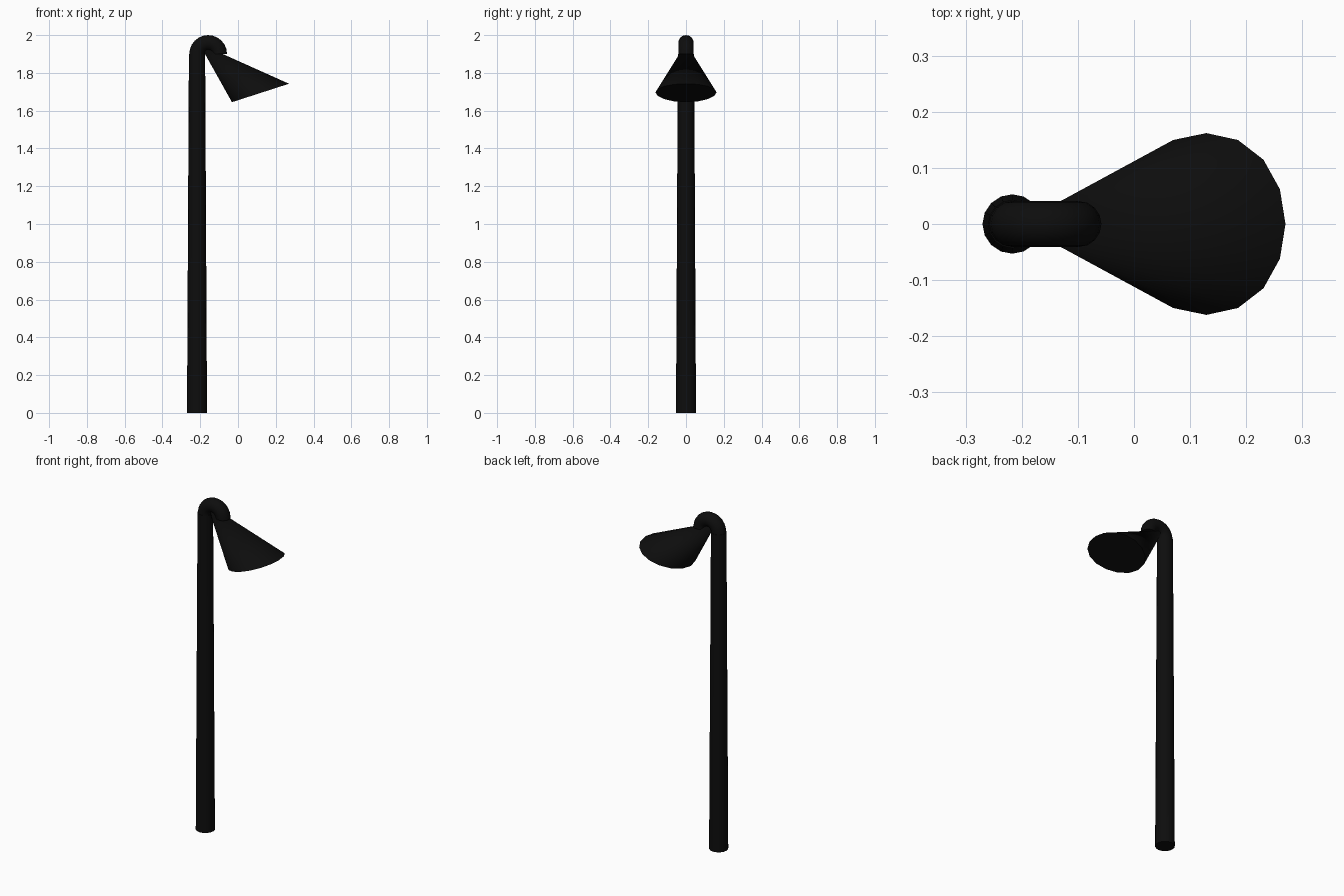
import bpy, bmesh, math
from mathutils import Vector

if "Cube" in bpy.data.objects:
    bpy.data.objects.remove(bpy.data.objects["Cube"])

black = bpy.data.materials.new("matte_black")
black.diffuse_color = (0.004, 0.004, 0.004, 1)
black.use_nodes = True
black.node_tree.nodes["Principled BSDF"].inputs["Base Color"].default_value = black.diffuse_color
SIDES = 16


def loft(name, rings, apex=None):
    """Skin a closed body through rings of points, ending in a cap or an apex."""
    bm = bmesh.new()
    loops = [[bm.verts.new(p) for p in r] for r in rings]
    n = len(loops[0])
    for a, b in zip(loops, loops[1:]):
        for i in range(n):
            j = (i + 1) % n
            bm.faces.new((a[i], a[j], b[j], b[i]))
    bm.faces.new(loops[0][::-1])
    if apex is None:
        bm.faces.new(loops[-1])
    else:
        tip = bm.verts.new(apex)
        for i in range(n):
            bm.faces.new((loops[-1][i], loops[-1][(i + 1) % n], tip))
    bmesh.ops.recalc_face_normals(bm, faces=bm.faces)
    me = bpy.data.meshes.new(name)
    bm.to_mesh(me)
    bm.free()
    ob = bpy.data.objects.new(name, me)
    bpy.context.collection.objects.link(ob)
    me.materials.append(black)
    bpy.ops.object.select_all(action='DESELECT')
    ob.select_set(True)
    bpy.context.view_layer.objects.active = ob
    bpy.ops.object.shade_smooth_by_angle(angle=math.radians(35))
    return ob


ANG = [math.tau * i / SIDES for i in range(SIDES)]
PX = -0.217

# tapered pole
loft("pole", [[(PX + r * math.cos(t), r * math.sin(t), z) for t in ANG]
              for r, z in ((0.053, 0), (0.043, 1.9))])

# hooked neck: half a ring over the pole top
R, r, cx, cz = 0.059, 0.041, -0.158, 1.9
neck = []
for k in range(13):
    a = math.pi * (1 - k / 12)
    neck.append([(cx + (R + r * math.cos(t)) * math.cos(a), r * math.sin(t),
                  cz + (R + r * math.cos(t)) * math.sin(a)) for t in ANG])
loft("neck", neck)

# slanted lamp shade: oblique cone with a tilted flat mouth
rim = []
for t in ANG:
    x = 0.119 + 0.151 * math.cos(t) + 0.01 * math.sin(t) ** 2
    rim.append((x, 0.162 * math.sin(t), 1.645 + (x + 0.032) * 0.323))
loft("lamp_shade", [rim], apex=(-0.206, 0, 1.956))
